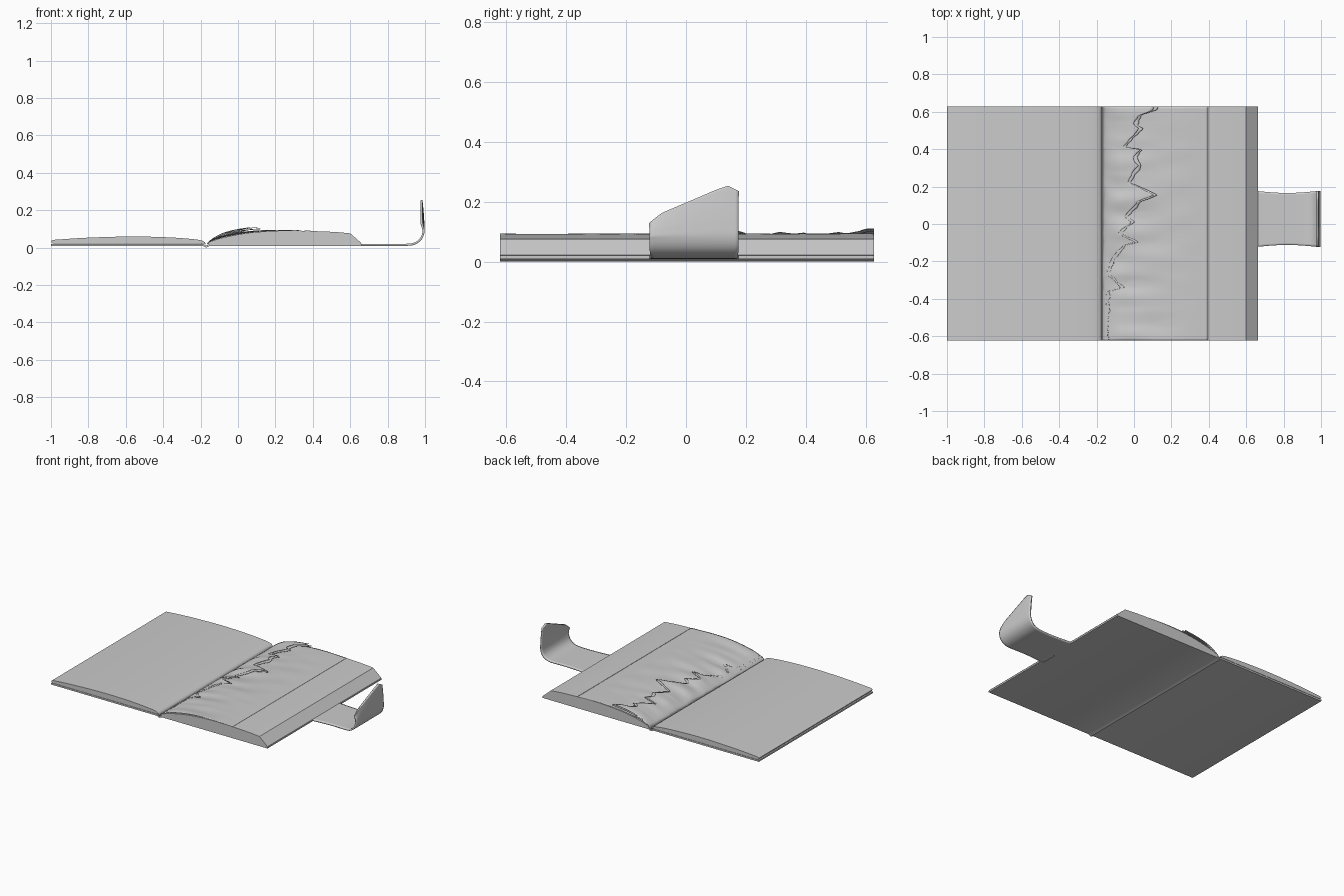
import bpy, math, random
from mathutils import Vector, noise

if "Cube" in bpy.data.objects:
    bpy.data.objects.remove(bpy.data.objects["Cube"])

Y0, Y1 = -0.622, 0.628
random.seed(4)


def make(name, verts, faces, smooth=True):
    me = bpy.data.meshes.new(name)
    me.from_pydata(verts, [], faces)
    ob = bpy.data.objects.new(name, me)
    bpy.context.collection.objects.link(ob)
    bpy.context.view_layer.objects.active = ob
    ob.select_set(True)
    if smooth:
        bpy.ops.object.shade_smooth_by_angle(angle=math.radians(28))
    ob.select_set(False)
    return ob


def extrude(name, prof, ya=Y0, yb=Y1):
    n = len(prof)
    v = [(x, y, z) for y in (ya, yb) for x, z in prof]
    f = [list(range(n)), list(range(2 * n - 1, n - 1, -1))]
    f += [[(i + 1) % n, i, n + i, n + (i + 1) % n] for i in range(n)]
    return make(name, v, f)


def sheet(name, fn, nu, nv, thick):
    v = [fn(i / nu, j / nv) for j in range(nv + 1) for i in range(nu + 1)]
    w = nu + 1
    f = [(j * w + i, j * w + i + 1, (j + 1) * w + i + 1, (j + 1) * w + i)
         for j in range(nv) for i in range(nu)]
    ob = make(name, v, f)
    m = ob.modifiers.new("thickness", 'SOLIDIFY')
    m.thickness, m.offset = thick, 0
    return ob


def lerp(pts, t):
    for (a, p), (b, q) in zip(pts, pts[1:]):
        if t <= b:
            return p + (q - p) * max(0, (t - a) / (b - a))
    return pts[-1][1]


def curve(pts, k=6):
    """Catmull-Rom through the points."""
    P = [Vector(p) for p in [pts[0]] + pts + [pts[-1]]]
    out = []
    for a, b, c, d in zip(P, P[1:], P[2:], P[3:]):
        for s in range(k):
            t = s / k
            out.append(tuple(0.5 * (2 * b + (c - a) * t + (2 * a - 5 * b + 4 * c - d) * t * t
                                    + (3 * b - a - 3 * c + d) * t ** 3)))
    return out + [tuple(P[-1])]


# cover with a creased spine
extrude("cover", [(-1, .009), (-.19, .009), (-.17, 0), (-.15, .009), (.662, .009), (.662, .02),
                  (-.15, .02), (-.17, .010), (-.19, .02), (-1, .02)])

# left page block
left = curve([(-.172, .012), (-.182, .032), (-.23, .044), (-.38, .055), (-.58, .059),
              (-.8, .053), (-.96, .043), (-.99, .040), (-1, .034)])
extrude("left_pages", left + [(-.992, .022), (-.18, .022)])

# right page block, with bevelled fore edge
right = curve([(-.168, .012), (-.155, .028), (-.1, .048), (0, .07), (.1, .083), (.25, .091),
               (.4, .088), (.52, .083), (.6, .076)])
extrude("right_pages", [(.655, .02), (-.16, .02)] + right + [(.662, .022)])


# crumpled top page near the spine
def wrinkle(x, y):
    fade = max(0, min(1, (x + .165) / .08)) * max(0, 1 - (x + .1) / .45)
    return fade * (.006 + .014 * noise.noise((x * 3, y * 11, 2.0)))


def top_page(u, v):
    x, y = -.165 + u * .56, Y0 + v * (Y1 - Y0)
    return (x, y, lerp(right, x) + .001 + max(0, wrinkle(x, y)))


sheet("crumpled_page", top_page, 40, 110, .001)

# torn page stubs with jagged edges: (y, x of the tear)
tear = [(-.62, -.14), (-.36, -.13), (-.34, -.05), (-.27, -.13), (-.2, -.11), (-.11, -.04), (-.10, .03),
        (-.05, -.07), (.01, 0), (.04, -.03), (.12, .04), (.155, .13), (.2, .03), (.22, -.02),
        (.31, .04), (.36, .015), (.4, .05), (.41, -.05), (.46, 0), (.51, .05), (.53, .015),
        (.58, .04), (.61, .12), (.63, .13)]


def stub(back, lift):
    def fn(u, v):
        y = Y0 + v * (Y1 - Y0)
        e = max(-.15, lerp(tear, y) - back + .012 * noise.noise((y * 40, back * 90, 0)))
        x = -.166 + u * (e + .166)
        rise = lift * math.sin(min(1, (x + .166) / .2) * math.pi / 2) * (.5 + .5 * min(1, max(0, y + .4)))
        return (x, y, lerp(right, x) + .002 + max(0, wrinkle(x, y)) + rise)
    return fn


for i, (back, lift) in enumerate([(0, .010), (.018, .020)]):
    sheet(f"torn_stub_{i + 1}", stub(back, lift), 14, 150, .001)

# strap that curls upward, with a slanted tip
path = curve([(.64, .0145), (.78, .0145), (.89, .0145), (.94, .02), (.975, .043), (.991, .08),
              (.991, .13), (.987, .19), (.981, .25)], 5)
tip = [(0, .128), (.14, .162), (.5, .208), (.75, .24), (.88, .253), (1, .235)]


def strap(u, v):
    x, z = path[round(u * (len(path) - 1))]
    if z > .08:
        z = .08 + (z - .08) * (lerp(tip, v) - .08) / .17
    waist = .010 * math.sin(math.pi * max(0, min(1, (x - .66) / .32)))
    return (x, (-.122 + waist) + v * (.298 - 2 * waist), z)


sheet("strap", strap, len(path) - 1, 25, .011)
